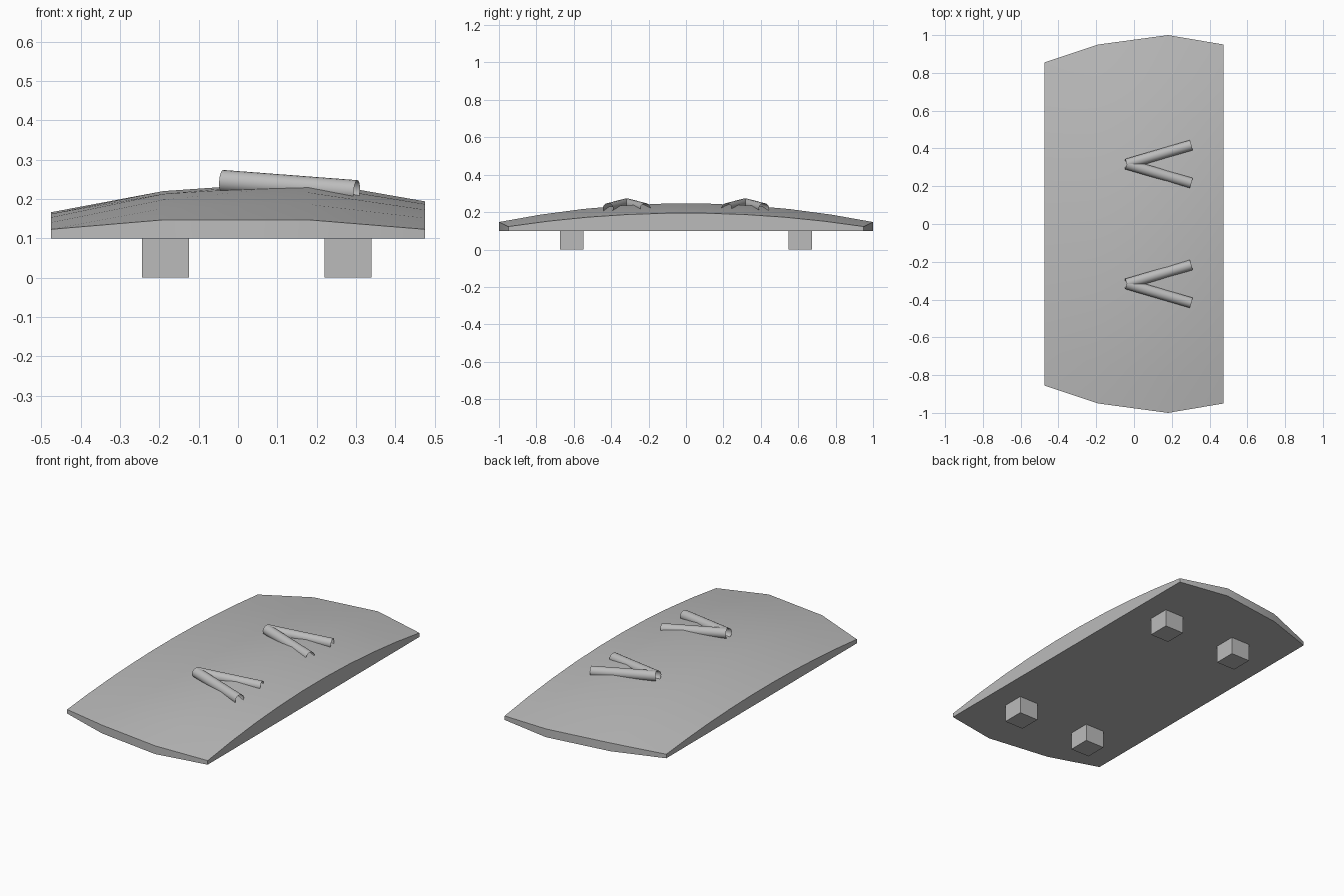
import bpy
import bmesh
from mathutils import Vector

cube = bpy.data.objects.get("Cube")
if cube:
    bpy.data.objects.remove(cube, do_unlink=True)

grey = bpy.data.materials.new("plain grey")
grey.use_nodes = True
COLOUR = (0.5, 0.5, 0.5, 1)
grey.diffuse_color = COLOUR
grey.node_tree.nodes["Principled BSDF"].inputs["Base Color"].default_value = COLOUR


def finish(name, bm, smooth=False):
    bmesh.ops.recalc_face_normals(bm, faces=bm.faces)
    mesh = bpy.data.meshes.new(name)
    bm.to_mesh(mesh)
    bm.free()
    mesh.materials.append(grey)
    obj = bpy.data.objects.new(name, mesh)
    bpy.context.collection.objects.link(obj)
    if smooth:
        bpy.ops.object.select_all(action="DESELECT")
        obj.select_set(True)
        bpy.context.view_layer.objects.active = obj
        bpy.ops.object.shade_smooth_by_angle()
    return obj


# Deck: flat underside, arched top. Rows are x, half length, middle and end height
BOTTOM = 0.1
STATIONS = [(-0.475, 0.855, 0.167, 0.123), (-0.19, 0.95, 0.221, 0.147),
            (0.18, 1.0, 0.247, 0.147), (0.475, 0.95, 0.195, 0.123)]
SEGMENTS = 9
bm = bmesh.new()
rows = []
for x, half, mid, end in STATIONS:
    row = []
    for i in range(SEGMENTS + 1):
        t = 2 * i / SEGMENTS - 1
        row.append(bm.verts.new((x, t * half, mid + (end - mid) * t * t)))
    rows.append(row)
for a, b in zip(rows, rows[1:]):
    for i in range(SEGMENTS):
        bm.faces.new((a[i], b[i], b[i + 1], a[i + 1]))

# Walls drop from the rim to the underside
rim = [r[0] for r in rows] + rows[-1][1:]
rim += [r[-1] for r in reversed(rows[:-1])] + rows[0][-2:0:-1]
base = [bm.verts.new((v.co.x, v.co.y, BOTTOM)) for v in rim]
for i in range(len(rim)):
    j = (i + 1) % len(rim)
    bm.faces.new((rim[i], base[i], base[j], rim[j]))
bm.faces.new(base)
finish("deck", bm, smooth=True)

# Four block feet
for side, x in (("right", -0.184), ("left", 0.28)):
    for end, y in (("front", -0.61), ("back", 0.61)):
        bm = bmesh.new()
        bmesh.ops.create_cube(bm, size=1)
        for v in bm.verts:
            v.co = Vector((x + v.co.x * 0.12, y + v.co.y * 0.125, 0.05 + v.co.z * 0.1))
        finish(f"{end}_{side}_foot", bm)


# Foot straps: open tubes joined in a V, half sunk into the deck
def tube(name, start, stop, radius=0.028):
    start, stop = Vector(start), Vector(stop)
    axis = stop - start
    bm = bmesh.new()
    bmesh.ops.create_cone(bm, cap_ends=False, segments=20, radius1=radius,
                          radius2=radius, depth=axis.length)
    turn = axis.to_track_quat("Z", "Y")
    for v in bm.verts:
        v.co = turn @ v.co + (start + stop) / 2
    finish(name, bm, smooth=True)


for end, y in (("front", -0.317), ("back", 0.317)):
    for leg, dy in (("near", -0.1), ("far", 0.1)):
        tube(f"{end}_strap_{leg}", (-0.04, y, 0.246), (0.302, y + dy, 0.22))
